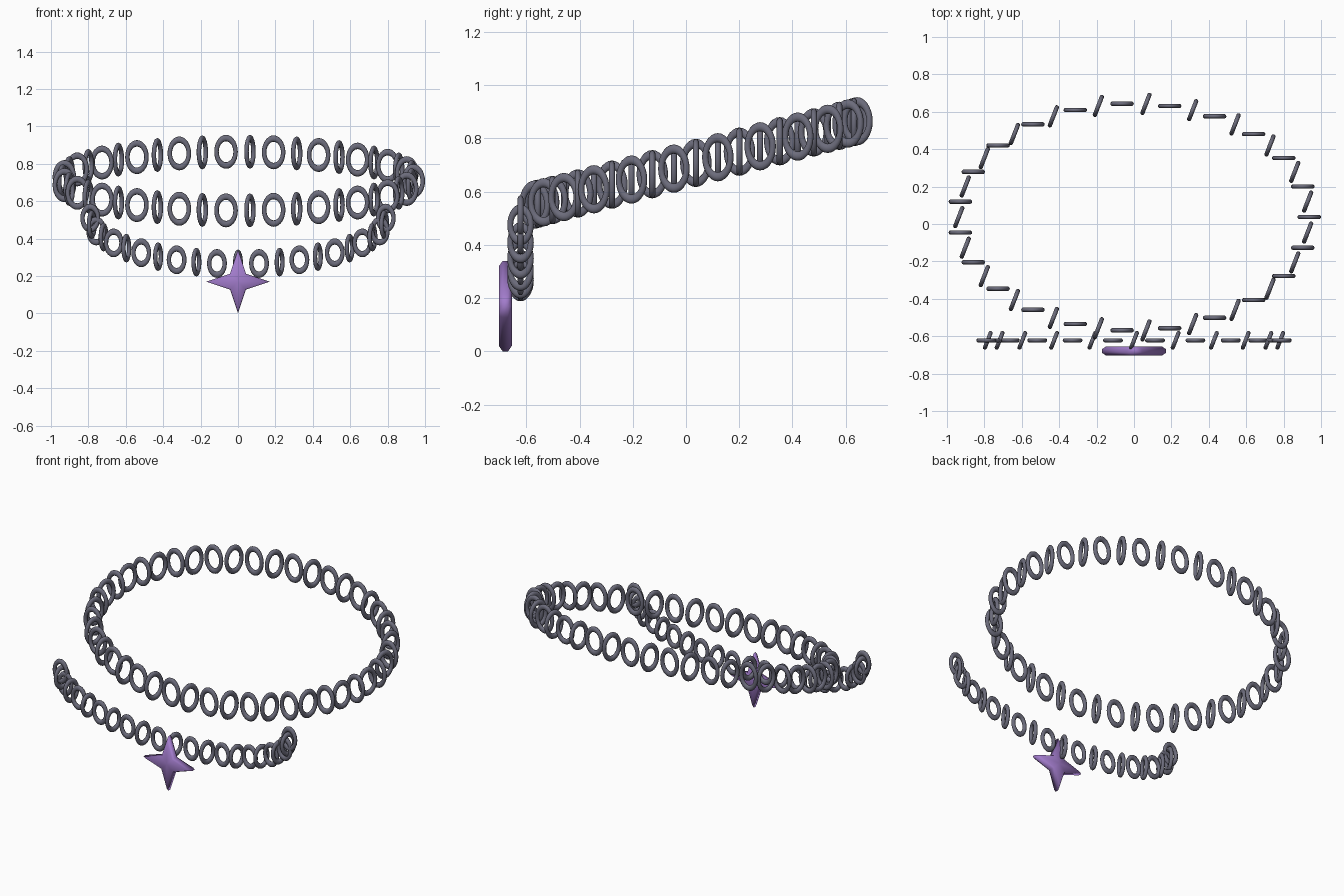
import bpy, bmesh, math
from math import sin, cos, pi

if "Cube" in bpy.data.objects:
    bpy.data.objects.remove(bpy.data.objects["Cube"])


def material(name, color):
    m = bpy.data.materials.new(name)
    m.diffuse_color = (*color, 1)
    m.use_nodes = True
    m.node_tree.nodes["Principled BSDF"].inputs["Base Color"].default_value = m.diffuse_color
    return m


metal = material("dark_metal", (0.15, 0.15, 0.20))
purple = material("purple", (0.36, 0.20, 0.60))


def link_mesh(name, half_width, wire, stretch, segs=28, sides=10):
    # oval ring lying in the xz plane
    bm = bmesh.new()
    major = half_width - wire
    rings = []
    for i in range(segs):
        a = 2 * pi * i / segs
        ring = []
        for j in range(sides):
            b = 2 * pi * j / sides
            r = major + wire * cos(b)
            ring.append(bm.verts.new((r * cos(a), wire * sin(b), r * sin(a) * stretch)))
        rings.append(ring)
    for i in range(segs):
        p, q = rings[i], rings[(i + 1) % segs]
        for j in range(sides):
            k = (j + 1) % sides
            bm.faces.new((p[j], q[j], q[k], p[k])).smooth = True
    bmesh.ops.recalc_face_normals(bm, faces=bm.faces)
    me = bpy.data.meshes.new(name)
    bm.to_mesh(me)
    bm.free()
    me.materials.append(metal)
    return me


def add(name, mesh, loc, turn=0.0):
    ob = bpy.data.objects.new(name, mesh)
    ob.location = loc
    ob.rotation_euler.z = turn
    bpy.context.collection.objects.link(ob)
    return ob


TURN = 1.2  # every second link is turned by this angle

# upper chain: tilted closed oval
upper = link_mesh("upper_link", 0.063, 0.012, 1.44)
for i in range(46):
    a = 2 * pi * i / 46
    add(f"upper_link_{i}", upper,
        (0.937 * cos(a), 0.037 + 0.607 * sin(a), 0.708 + 0.157 * sin(a)),
        TURN * (i % 2))

# lower chain: hanging half oval at the front
lower = link_mesh("lower_link", 0.053, 0.0115, 1.45)
for k in range(-11, 12):
    a = pi * k / 22
    add(f"lower_link_{k + 11}", lower,
        (0.79 * sin(a), -0.622, 0.51 - 0.245 * cos(a)),
        TURN * ((k + 1) % 2))

# four-pointed star pendant with chamfered rim
bm = bmesh.new()
loops = []
for y, s in ((-0.0245, 0.88), (-0.010, 1.0), (0.010, 1.0), (0.0245, 0.88)):
    loop = []
    for i in range(8):
        a = pi / 2 + pi * i / 4
        r = (0.17 if i % 2 == 0 else 0.06) * s
        loop.append(bm.verts.new((r * cos(a), y, r * sin(a))))
    loops.append(loop)
for p, q in zip(loops, loops[1:]):
    for i in range(8):
        j = (i + 1) % 8
        bm.faces.new((p[i], p[j], q[j], q[i]))
for loop, y in ((loops[0], -0.0245), (loops[-1], 0.0245)):
    c = bm.verts.new((0, y, 0))
    for i in range(8):
        bm.faces.new((c, loop[i], loop[(i + 1) % 8]))
bmesh.ops.recalc_face_normals(bm, faces=bm.faces)
for f in bm.faces:
    f.smooth = True
star = bpy.data.meshes.new("star_pendant")
bm.to_mesh(star)
bm.free()
star.materials.append(purple)
add("star_pendant", star, (0, -0.679, 0.17))
